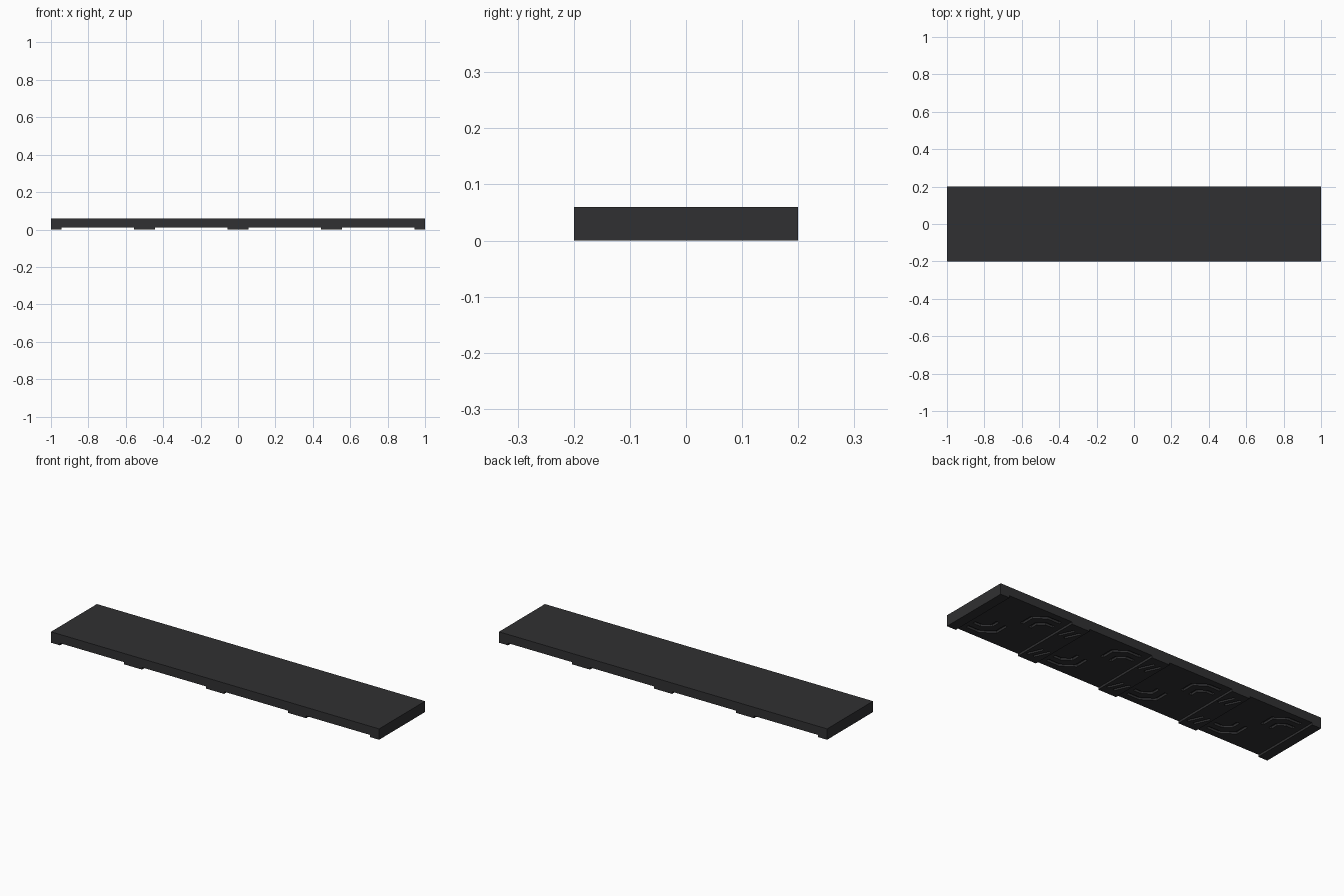
import bpy, bmesh
from mathutils import Vector

if "Cube" in bpy.data.objects:
    bpy.data.objects.remove(bpy.data.objects["Cube"])

rubber = bpy.data.materials.new("black_rubber")
rubber.diffuse_color = (0.03, 0.03, 0.032, 1)
rubber.use_nodes = True
rubber.node_tree.nodes["Principled BSDF"].inputs["Base Color"].default_value = rubber.diffuse_color


def add_prisms(bm, outline, z0, z1):
    """Extrude a flat outline from z0 up to z1."""
    face = bm.faces.new([bm.verts.new((x, y, z0)) for x, y in outline])
    new = bmesh.ops.extrude_face_region(bm, geom=[face])["geom"]
    for v in new:
        if isinstance(v, bmesh.types.BMVert):
            v.co.z = z1


def stroke(path, width):
    """Widen an open path into a mitred band outline."""
    pts = [Vector(p) for p in path]
    left, right = [], []
    for i, p in enumerate(pts):
        a = (p - pts[i - 1]).normalized() if i else (pts[1] - p).normalized()
        b = (pts[i + 1] - p).normalized() if i < len(pts) - 1 else a
        n = Vector((-(a + b).y, (a + b).x)).normalized()
        off = n * (width / 2 / n.dot(Vector((-a.y, a.x))))
        left.append(p + off)
        right.append(p - off)
    return [tuple(p) for p in left + right[::-1]]


def finish(name, bm):
    bmesh.ops.recalc_face_normals(bm, faces=bm.faces)
    mesh = bpy.data.meshes.new(name)
    bm.to_mesh(mesh)
    bm.free()
    mesh.materials.append(rubber)
    obj = bpy.data.objects.new(name, mesh)
    bpy.context.collection.objects.link(obj)
    return obj


def rect(x0, x1, y0, y1):
    return [(x0, y0), (x1, y0), (x1, y1), (x0, y1)]


def cut(target, cutter):
    mod = target.modifiers.new("tread_grooves", "BOOLEAN")
    mod.object = cutter
    mod.operation = "DIFFERENCE"
    mod.solver = "EXACT"
    cutter.hide_render = True
    cutter.hide_set(True)


# Main slab
bm = bmesh.new()
add_prisms(bm, rect(-1, 1, -0.2, 0.2), 0.012, 0.06)
slab = finish("slab", bm)

# Cross lugs, half width at both ends
bm = bmesh.new()
for i in range(5):
    c = -1 + 0.5 * i
    add_prisms(bm, rect(max(c - 0.055, -1), min(c + 0.055, 1), -0.2, 0.2), 0, 0.0125)
lugs = finish("cross_lugs", bm)

# Chamfered hook grooves, two point-symmetric pairs in each panel
hook = [(0.16, -0.155), (0.085, -0.155), (0.02, -0.11), (0.02, -0.035)]
inner = [(0.16, -0.105), (0.115, -0.105), (0.075, -0.075), (0.075, -0.03)]
bm = bmesh.new()
for i in range(4):
    c = -0.75 + 0.5 * i
    for s in (1, -1):
        for path in (hook, inner):
            pts = [(c + s * x, s * y) for x, y in path]
            add_prisms(bm, stroke(pts, 0.018), -0.01, 0.024)
cut(slab, finish("hook_groove_cutter", bm))

# Paired slanted slots in the cross lugs
bm = bmesh.new()
for i in range(1, 4):
    c = -1 + 0.5 * i
    for y in (0.115, -0.115):
        for dx in (-0.02, 0.02):
            pts = [(c + dx + 0.018, y - 0.04), (c + dx - 0.018, y + 0.04)]
            add_prisms(bm, stroke(pts, 0.014), -0.01, 0.0115)
cut(lugs, finish("lug_slot_cutter", bm))
